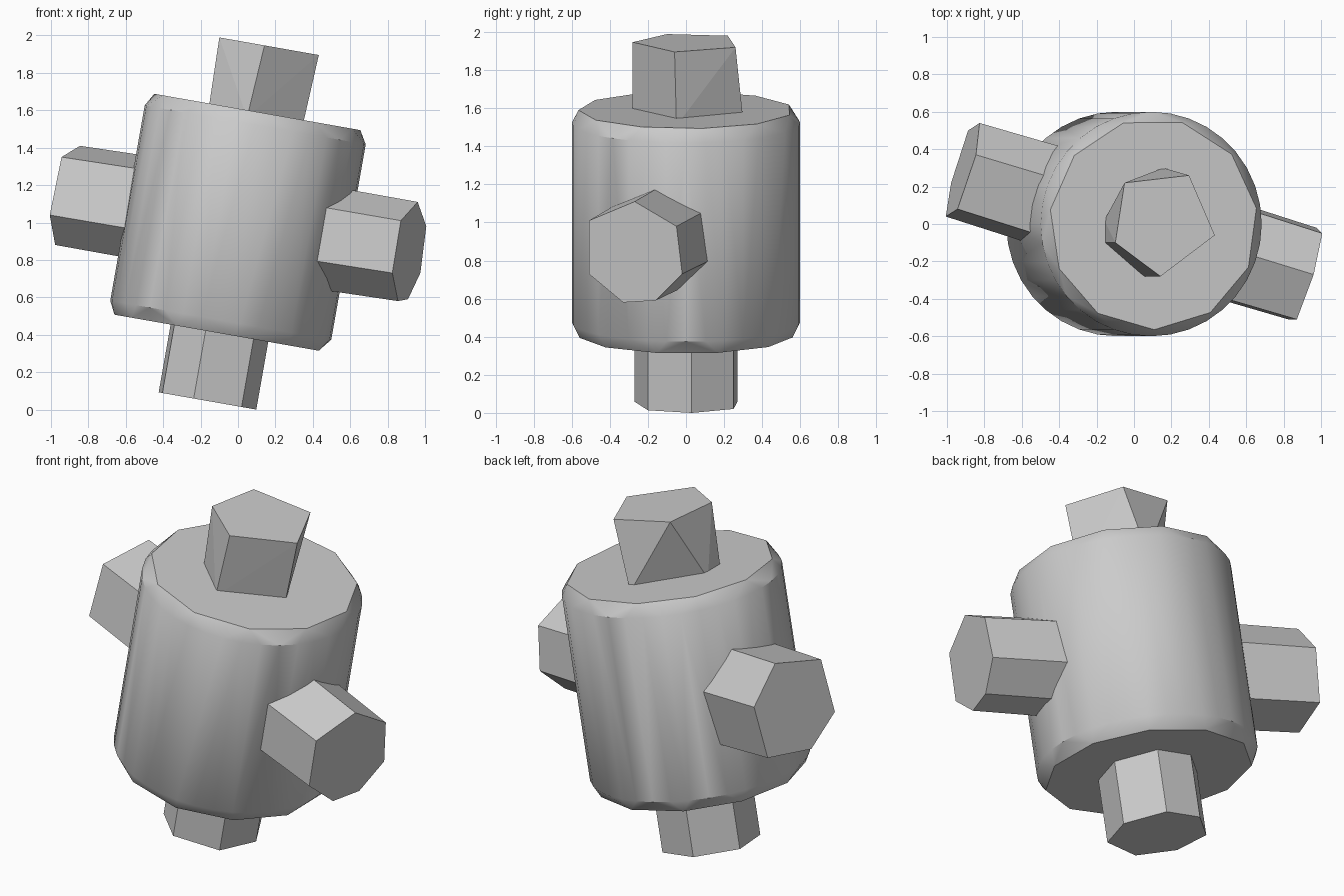
import bpy, bmesh
from math import radians, sin, cos, tau
from mathutils import Matrix, Vector

cube = bpy.data.objects.get("Cube")
if cube:
    bpy.data.objects.remove(cube, do_unlink=True)

# One plain grey for everything
grey = bpy.data.materials.new("plain_grey")
grey.use_nodes = True
grey.diffuse_color = (0.6, 0.6, 0.6, 1)
grey.node_tree.nodes["Principled BSDF"].inputs["Base Color"].default_value = (0.6, 0.6, 0.6, 1)

# Leaning frame of the drum
TILT = Matrix.Translation((0, 0, 1)) @ Matrix.Rotation(radians(10), 4, 'Y')


def hull(name, points, smooth=False):
    """Solid wrapped around the given points."""
    bm = bmesh.new()
    for p in points:
        bm.verts.new(p)
    res = bmesh.ops.convex_hull(bm, input=bm.verts)
    loose = {v for v in res["geom_interior"] + res["geom_unused"]
             if isinstance(v, bmesh.types.BMVert)}
    bmesh.ops.delete(bm, geom=list(loose), context='VERTS')
    bmesh.ops.dissolve_limit(bm, angle_limit=radians(1), verts=bm.verts, edges=bm.edges)
    bmesh.ops.recalc_face_normals(bm, faces=bm.faces)
    mesh = bpy.data.meshes.new(name)
    bm.to_mesh(mesh)
    bm.free()
    mesh.materials.append(grey)
    ob = bpy.data.objects.new(name, mesh)
    bpy.context.collection.objects.link(ob)
    if smooth:
        bpy.ops.object.select_all(action='DESELECT')
        ob.select_set(True)
        bpy.context.view_layer.objects.active = ob
        bpy.ops.object.shade_smooth_by_angle(angle=radians(30))
    return ob


def ring(count, radius, h, turn=0.0):
    return [TILT @ Vector((radius * cos(tau * i / count + turn),
                           radius * sin(tau * i / count + turn), h))
            for i in range(count)]


def layer(outline, h):
    return [TILT @ Vector((u, v, h)) for u, v in outline]


# Drum with uneven chamfers: a fine ring on the side, a coarse one on each cap
hull("drum_body",
     ring(36, 0.6, 0.53) + ring(36, 0.6, -0.53)
     + ring(11, 0.565, 0.6, 0.15) + ring(11, 0.565, -0.6, 0.3), smooth=True)

# Top stub: slightly twisted five-sided peg
hull("top_stub",
     layer([(-0.22, 0.22), (0.13, 0.26), (0.27, -0.06), (-0.025, -0.28), (-0.27, -0.1)], 0.957)
     + layer([(0.06, 0.3), (-0.26, 0.02), (-0.26, -0.1), (-0.05, -0.28), (0.25, -0.05)], 0.56))

# Bottom stub: seven-sided peg
foot = [(-0.07, -0.27), (0.19, -0.2), (0.27, 0.03), (0.15, 0.25),
        (-0.07, 0.27), (-0.26, 0.1), (-0.24, -0.12)]
hull("bottom_stub", layer(foot, -0.968) + layer(foot, -0.56))


def side_stub(name, sign, outline):
    """Peg whose end outline is given in y and z on a plane facing outwards."""
    axis = Vector((0.915, -0.28, -0.15)) * sign
    centre = Vector((0, 0, 1)) + axis
    end = []
    for y, z in outline:
        dy, dz = y - centre.y, z - centre.z
        dx = -(axis.y * dy + axis.z * dz) / axis.x
        end.append(Vector((centre.x + dx, y, z)))
    root = [centre + (p - centre) * 1.03 - axis * 0.6 for p in end]
    hull(name, end + root)


side_stub("left_stub", 1, [(-0.27, 1.11), (-0.05, 0.98), (-0.02, 0.73), (-0.16, 0.59),
                           (-0.33, 0.58), (-0.51, 0.73), (-0.51, 1.01)])
side_stub("right_stub", -1, [(0.37, 1.41), (0.08, 1.35), (0.04, 1.04),
                             (0.22, 0.88), (0.5, 0.91), (0.54, 1.21)])
